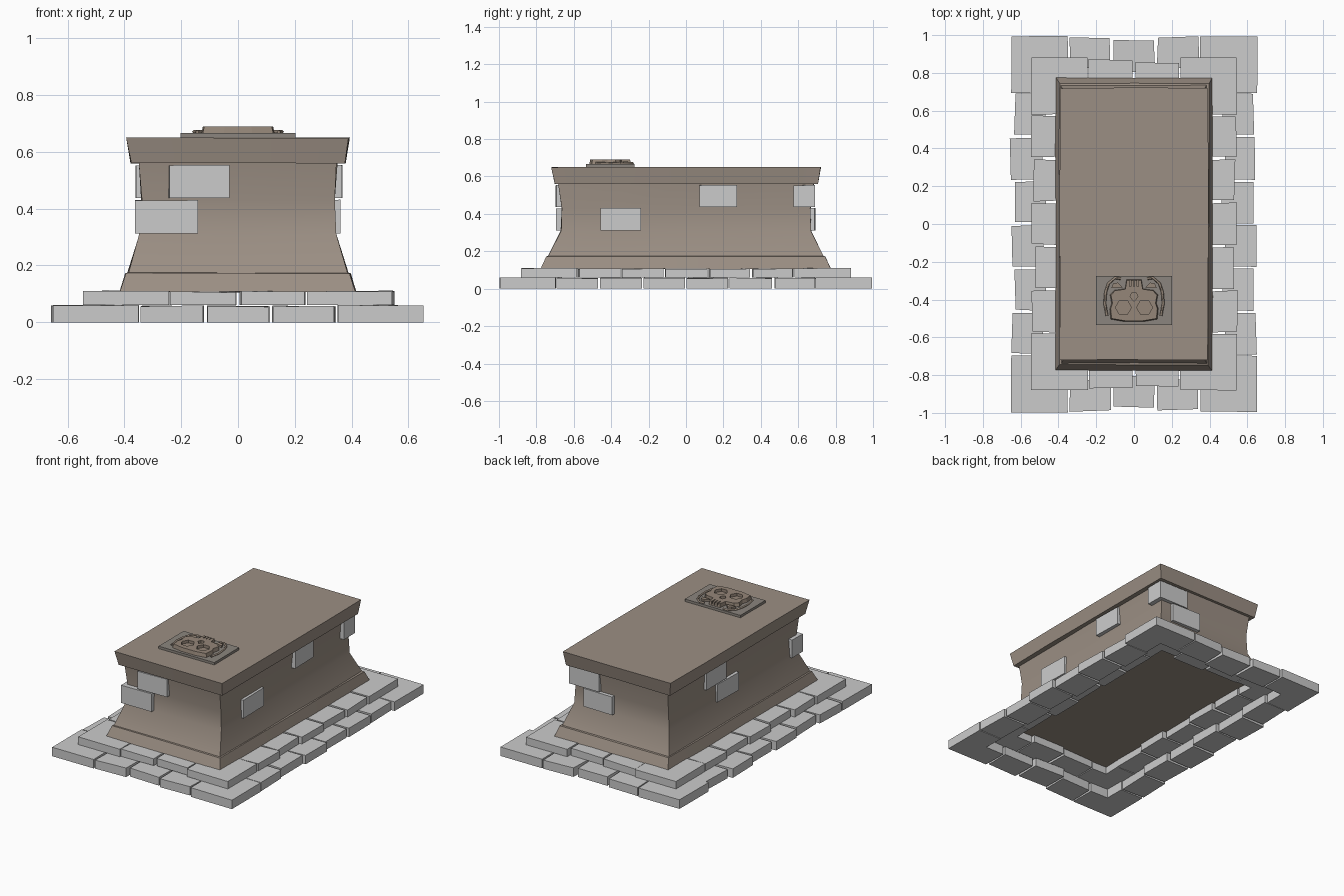
import bpy, bmesh, math, random

if "Cube" in bpy.data.objects:
    bpy.data.objects.remove(bpy.data.objects["Cube"])

random.seed(4)


def material(name, col):
    m = bpy.data.materials.new(name)
    m.diffuse_color = (*col, 1)
    m.use_nodes = True
    m.node_tree.nodes["Principled BSDF"].inputs["Base Color"].default_value = m.diffuse_color
    return m


brown = material("brown_stone", (0.33, 0.275, 0.23))
dark = material("plaque_stone", (0.26, 0.235, 0.21))
bone = material("relief_stone", (0.30, 0.24, 0.19))


def finish(bm, name, mat=None, smooth=True):
    bmesh.ops.recalc_face_normals(bm, faces=bm.faces)
    me = bpy.data.meshes.new(name)
    bm.to_mesh(me)
    bm.free()
    ob = bpy.data.objects.new(name, me)
    bpy.context.collection.objects.link(ob)
    if mat:
        me.materials.append(mat)
    if smooth:
        bpy.ops.object.select_all(action='DESELECT')
        ob.select_set(True)
        bpy.context.view_layer.objects.active = ob
        bpy.ops.object.shade_smooth_by_angle(angle=math.radians(35))
    return ob


def prism(name, pts, z0, z1, mat=None, jit=0.0, taper=0.0):
    """Extruded outline, optionally hand-cut (jittered) and drawn in at the top."""
    bm = bmesh.new()
    j = lambda s=1: random.uniform(-jit, jit) * s
    cx = sum(p[0] for p in pts) / len(pts)
    cy = sum(p[1] for p in pts) / len(pts)
    k = 1 - taper
    low = [bm.verts.new((x + j(), y + j(), z0)) for x, y in pts]
    top = [bm.verts.new((cx + (v.co.x - cx) * k, cy + (v.co.y - cy) * k, z1 + j(.5))) for v in low]
    bm.faces.new(low)
    bm.faces.new(top)
    n = len(pts)
    for i in range(n):
        bm.faces.new((low[i], low[(i + 1) % n], top[(i + 1) % n], top[i]))
    return finish(bm, name, mat, smooth=False)


def block(name, x0, x1, y0, y1, z0, z1, mat=None, jit=0.004, taper=0.0):
    return prism(name, [(x0, y0), (x1, y0), (x1, y1), (x0, y1)], z0, z1, mat, jit, taper)


def loft(name, rings, mat, jit=0.003, nx=2, ny=4):
    """Stack of rectangular rings (half x, half y, z), slightly uneven."""
    bm = bmesh.new()
    loops = []
    for hx, hy, z in rings:
        pts = [(-hx + 2 * hx * i / nx, -hy) for i in range(nx)]
        pts += [(hx, -hy + 2 * hy * i / ny) for i in range(ny)]
        pts += [(hx - 2 * hx * i / nx, hy) for i in range(nx)]
        pts += [(-hx, hy - 2 * hy * i / ny) for i in range(ny)]
        loops.append([bm.verts.new((x + random.uniform(-jit, jit), y + random.uniform(-jit, jit),
                                    z + random.uniform(-jit, jit) * .5)) for x, y in pts])
    n = len(loops[0])
    for a, b in zip(loops, loops[1:]):
        for i in range(n):
            bm.faces.new((a[i], a[(i + 1) % n], b[(i + 1) % n], b[i]))
    bm.faces.new(loops[0])
    bm.faces.new(loops[-1])
    return finish(bm, name, mat)


# Two courses of paving: L-shaped corners plus rows of loose stones
def course(name, hx, hy, corner, width, z0, z1, nx, ny):
    for sx in (-1, 1):
        for sy in (-1, 1):
            outline = [(hx, hy), (hx - corner, hy), (hx - corner, hy - width),
                       (hx - width, hy - width), (hx - width, hy - corner), (hx, hy - corner)]
            prism(name + "_corner", [(sx * x, sy * y) for x, y in outline], z0, z1, jit=0.003)
    for s in (-1, 1):
        ax, ay = hx - corner, hy - corner
        px, py = 2 * ax / nx, 2 * ay / ny
        for i in range(nx):
            o = hy - (0.018 if i % 2 else 0.004) - random.uniform(0, .008)
            a, b = sorted((s * o, s * (o - width)))
            x = -ax + i * px
            block(name + "_end_stone", x + .008, x + px - .008, a, b, z0, z1 - .003, jit=.005)
        for i in range(ny):
            o = hx - (0.018 if i % 2 else 0.004) + random.uniform(-.005, .008)
            a, b = sorted((s * o, s * (o - width)))
            y = -ay + i * py
            block(name + "_side_stone", a, b, y + .007, y + py - .007, z0, z1 - .003, jit=.005)


course("lower_paving", 0.65, 0.995, 0.30, 0.165, 0.0, 0.06, 3, 6)
course("upper_paving", 0.545, 0.88, 0.30, 0.19, 0.06, 0.11, 2, 5)

# Tomb body with flared foot and lid
loft("tomb_body", [(0.415, 0.775, 0.107), (0.395, 0.745, 0.172), (0.387, 0.735, 0.174),
                   (0.345, 0.668, 0.31), (0.338, 0.665, 0.43), (0.348, 0.682, 0.565)], brown)
loft("tomb_lid", [(0.377, 0.703, 0.56), (0.391, 0.72, 0.65)], brown)

# Exposed bricks in the walls: upper row then lower row
U, L = (0.437, 0.553), (0.312, 0.43)
for x0, x1, y0, y1, z in [
        (-0.243, -0.032, -0.695, -0.64, U), (-0.365, -0.142, -0.692, -0.58, L),
        (0.15, 0.365, 0.575, 0.692, U), (0.05, 0.265, 0.62, 0.69, L),
        (0.31, 0.362, 0.07, 0.275, U), (0.31, 0.36, -0.455, -0.24, L),
        (-0.362, -0.31, 0.09, 0.30, U), (-0.36, -0.31, -0.03, 0.18, L)]:
    block("wall_brick", x0, x1, y0, y1, *z)

# Plaque with skull relief (crown toward the front end)
block("plaque", -0.203, 0.202, -0.534, -0.275, 0.64, 0.666, dark, jit=0.001)
half = [(0.04, -0.293), (0.048, -0.342), (0.105, -0.35), (0.128, -0.375), (0.12, -0.42),
        (0.13, -0.45), (0.125, -0.505), (0.05, -0.518)]
skull = prism("skull", [(x, y) for x, y in half] + [(-x, y) for x, y in reversed(half)],
              0.66, 0.69, bone, taper=0.05)


def cutter(pts):
    c = prism("socket_cutter", pts, 0.672, 0.72)
    c.hide_render = True
    c.hide_viewport = False
    c.display_type = 'WIRE'
    m = skull.modifiers.new("socket", 'BOOLEAN')
    m.operation = 'DIFFERENCE'
    m.object = c


def ngon(cx, cy, r, n=6):
    return [(cx + r * math.cos(2 * math.pi * i / n), cy + r * math.sin(2 * math.pi * i / n)) for i in range(n)]


for s in (-1, 1):
    cutter(ngon(s * 0.056, -0.442, 0.042))
cutter([(0, -0.41), (0.02, -0.385), (0.012, -0.365), (-0.012, -0.365), (-0.02, -0.385)])
for x in (-0.02, 0, 0.02):
    cutter([(x - .003, -0.33), (x + .003, -0.33), (x + .003, -0.28), (x - .003, -0.28)])

# Cheek bones and curling side ornaments, mirrored
for s in (-1, 1):
    prism("cheek_bone", [(s * x, y) for x, y in
          [(0.06, -0.335), (0.085, -0.31), (0.11, -0.315), (0.12, -0.34)]], 0.66, 0.68, bone)
    path = [(0.07, -0.29), (0.10, -0.285), (0.135, -0.315), (0.15, -0.36), (0.155, -0.42), (0.143, -0.485)]
    cu = bpy.data.curves.new("side_ornament", 'CURVE')
    cu.dimensions = '3D'
    cu.bevel_depth = 0.007
    cu.bevel_resolution = 0
    cu.use_fill_caps = True
    sp = cu.splines.new('POLY')
    sp.points.add(len(path) - 1)
    for p, (x, y) in zip(sp.points, path):
        p.co = (s * x, y, 0.67, 1)
    cu.materials.append(bone)
    bpy.context.collection.objects.link(bpy.data.objects.new("side_ornament", cu))
